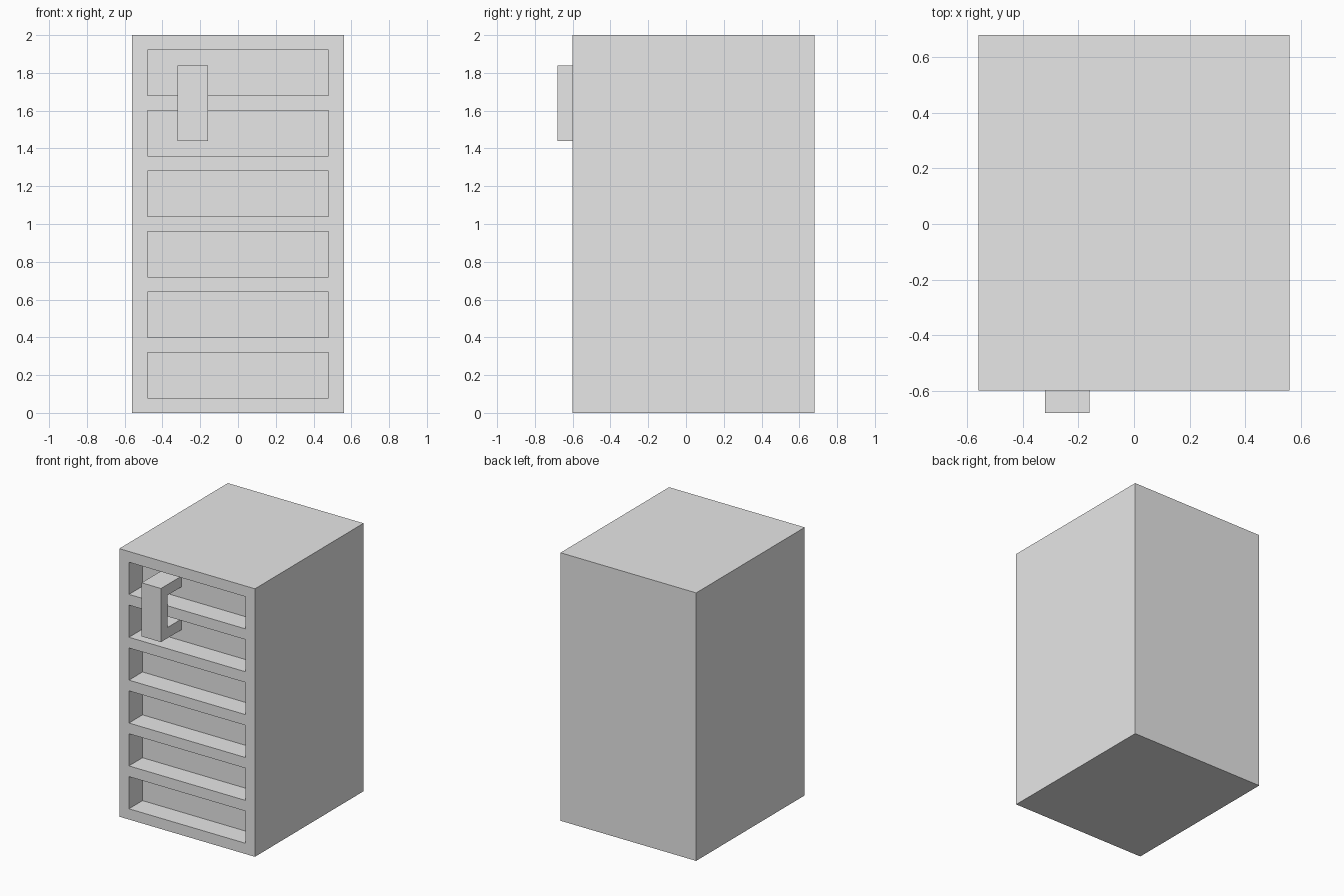
import bpy
import bmesh
from mathutils import Vector

cube = bpy.data.objects.get("Cube")
if cube:
    bpy.data.objects.remove(cube, do_unlink=True)

grey = bpy.data.materials.new("light_grey")
grey.use_nodes = True
GREY = (0.8, 0.8, 0.8, 1)
grey.diffuse_color = GREY
grey.node_tree.nodes["Principled BSDF"].inputs["Base Color"].default_value = GREY


def new_object(name, bm):
    bmesh.ops.recalc_face_normals(bm, faces=bm.faces)
    mesh = bpy.data.meshes.new(name)
    bm.to_mesh(mesh)
    bm.free()
    mesh.materials.append(grey)
    obj = bpy.data.objects.new(name, mesh)
    bpy.context.collection.objects.link(obj)
    return obj


def box(name, low, high):
    low, high = Vector(low), Vector(high)
    bm = bmesh.new()
    bmesh.ops.create_cube(bm, size=1)
    bmesh.ops.scale(bm, vec=high - low, verts=bm.verts)
    bmesh.ops.translate(bm, vec=(low + high) / 2, verts=bm.verts)
    return new_object(name, bm)


FRONT, BACK = -0.6, 0.68
RECESS = FRONT + 0.16    # back wall of the slots
PITCH = 0.32

# Cabinet body
cabinet = box("cabinet", (-0.56, FRONT, 0), (0.56, BACK, 2))

# Six stacked slots sunk into the front
slots = box("slot_cutter", (-0.48, FRONT - 0.1, 0.08), (0.48, RECESS, 0.32))
stack = slots.modifiers.new("stack", "ARRAY")
stack.count = 6
stack.use_relative_offset = False
stack.use_constant_offset = True
stack.constant_offset_displace = (0, 0, PITCH)
slots.hide_render = True
slots.hide_viewport = True

cut = cabinet.modifiers.new("slots", "BOOLEAN")
cut.operation = "DIFFERENCE"
cut.solver = "EXACT"
cut.object = slots

# C-shaped handle, rooted in the back walls of the top two slots
profile = [(RECESS, 1.84), (-0.68, 1.84), (-0.68, 1.44), (RECESS, 1.44),
           (RECESS, 1.52), (FRONT, 1.52), (FRONT, 1.76), (RECESS, 1.76)]
bm = bmesh.new()
side = bm.faces.new([bm.verts.new((-0.32, y, z)) for y, z in profile])
swept = bmesh.ops.extrude_face_region(bm, geom=[side], use_keep_orig=True)
verts = [v for v in swept["geom"] if isinstance(v, bmesh.types.BMVert)]
bmesh.ops.translate(bm, vec=(0.16, 0, 0), verts=verts)
new_object("handle", bm)
